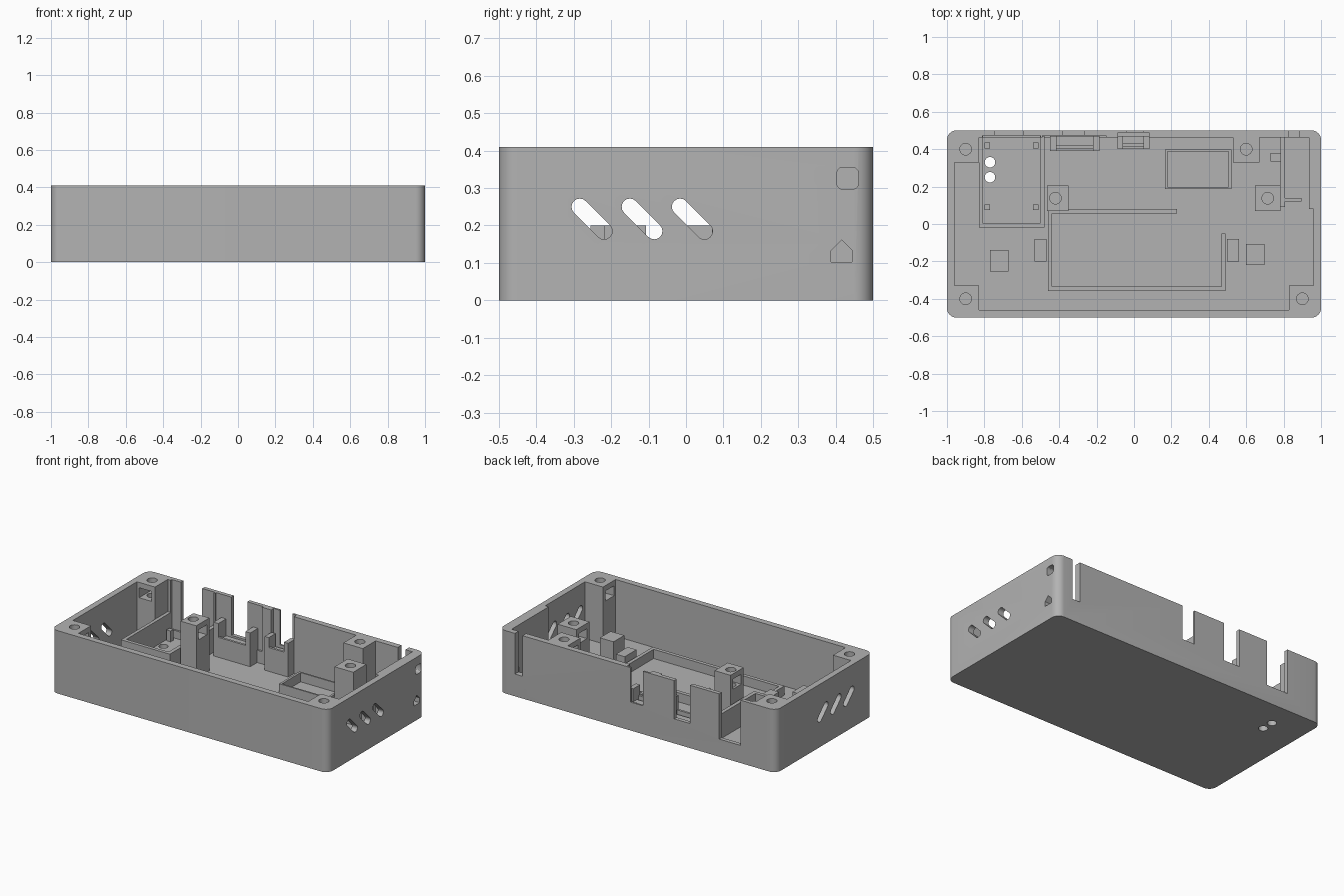
import bpy, bmesh, math
from mathutils import Vector

if "Cube" in bpy.data.objects:
    bpy.data.objects.remove(bpy.data.objects["Cube"])

gray = bpy.data.materials.new("plain_gray")
gray.diffuse_color = (0.45, 0.45, 0.45, 1)
gray.use_nodes = True
gray.node_tree.nodes["Principled BSDF"].inputs["Base Color"].default_value = gray.diffuse_color


def prism(name, pts, depth):
    """Extrude a closed loop of 3D points along a depth vector."""
    bm = bmesh.new()
    face = bm.faces.new([bm.verts.new(p) for p in pts])
    ext = bmesh.ops.extrude_face_region(bm, geom=[face])
    verts = [v for v in ext["geom"] if isinstance(v, bmesh.types.BMVert)]
    bmesh.ops.translate(bm, verts=verts, vec=Vector(depth))
    bmesh.ops.recalc_face_normals(bm, faces=bm.faces)
    me = bpy.data.meshes.new(name)
    bm.to_mesh(me)
    bm.free()
    me.materials.append(gray)
    ob = bpy.data.objects.new(name, me)
    bpy.context.collection.objects.link(ob)
    return ob


def box(name, x0, x1, y0, y1, z0, z1):
    return prism(name, [(x0, y0, z0), (x1, y0, z0), (x1, y1, z0), (x0, y1, z0)], (0, 0, z1 - z0))


def hole(x, y, z0, z1, r=0.031, n=24):
    pts = [(x + r * math.cos(2 * math.pi * i / n), y + r * math.sin(2 * math.pi * i / n), z0) for i in range(n)]
    return prism("hole_cutter", pts, (0, 0, z1 - z0))


def cut(ob, cutters):
    bpy.context.view_layer.objects.active = ob
    for c in cutters:
        m = ob.modifiers.new("cut", 'BOOLEAN')
        m.operation, m.solver, m.object = 'DIFFERENCE', 'EXACT', c
        bpy.ops.object.modifier_apply(modifier=m.name)
        bpy.data.objects.remove(c)


def rounded(cx, cy, hx, hy, r, n):
    """2D outline of a rounded rectangle."""
    out = []
    for k, (sx, sy) in enumerate([(1, 1), (-1, 1), (-1, -1), (1, -1)]):
        for i in range(n + 1):
            a = math.pi / 2 * (k + i / n)
            out.append((cx + sx * (hx - r) + r * math.cos(a), cy + sy * (hy - r) + r * math.sin(a)))
    return out


H, FLOOR, BASE = 0.41, 0.04, 0.02

# Outer shell
case = prism("case_shell", [(x, y, 0) for x, y in rounded(0, 0, 1, 0.5, 0.05, 8)], (0, 0, H))

# Cavity outline leaves screw posts in the corners and on the back wall
cavity = [(-0.83, -0.46), (0.83, -0.46), (0.83, -0.33), (0.96, -0.33), (0.96, 0.08), (0.935, 0.08),
          (0.935, 0.462), (0.67, 0.462), (0.67, 0.33), (0.53, 0.33), (0.53, 0.462), (-0.83, 0.462),
          (-0.83, 0.33), (-0.96, 0.33), (-0.96, -0.33), (-0.83, -0.33)]
cutters = [prism("cavity_cutter", [(x, y, FLOOR) for x, y in cavity], (0, 0, 0.5))]

# Connector notches in the back wall, with shallow pockets inside
for x0, x1, z in [(-0.745, -0.59, 0.115), (-0.38, -0.265, 0.16), (-0.04, 0.05, 0.185), (0.83, 0.885, 0.145)]:
    cutters.append(box("notch_cutter", x0, x1, 0.4, 0.6, z, 0.6))
for x0, x1, y, z in [(-0.49, -0.15, 0.474, 0.12), (-0.085, 0.08, 0.488, 0.14), (-0.81, -0.5, 0.474, 0.09)]:
    cutters.append(box("pocket_cutter", x0, x1, 0.4, y, z, 0.6))

# Screw holes and nut slots in the posts
for x, y in [(-0.9, 0.4), (-0.9, -0.4), (0.9, -0.4), (0.6, 0.4)]:
    cutters.append(hole(x, y, 0.2, 0.6))
for b in [(-0.945, -0.855, 0.31, 0.445), (0.815, 0.945, -0.445, -0.355),
          (-0.945, -0.815, -0.445, -0.355), (0.515, 0.645, 0.355, 0.445)]:
    cutters.append(box("nut_cutter", *b, 0.31, 0.375))

# Slanted vents through both side walls
for side in (-1, 1):
    for k in range(3):
        ends = [((-0.284 + 0.134 * k), 0.25), ((-0.219 + 0.134 * k), 0.185)]
        pts = []
        for e, (cy, cz) in enumerate(ends):
            for i in range(9):
                a = math.pi * (0.25 + e + i / 8)
                pts.append((side * 1.1, cy + 0.022 * math.cos(a), cz + 0.022 * math.sin(a)))
        cutters.append(prism("vent_cutter", pts, (-side * 0.2, 0, 0)))

# Square and house-shaped ports in the right wall
cutters.append(prism("port_cutter", [(1.1, y, z) for y, z in rounded(0.432, 0.326, 0.029, 0.029, 0.015, 3)],
                     (-0.2, 0, 0)))
cutters.append(prism("port_cutter", [(1.1, y, z) for y, z in
               [(0.388, 0.102), (0.444, 0.102), (0.444, 0.133), (0.416, 0.161), (0.388, 0.133)]], (-0.2, 0, 0)))

# Two round holes in the floor
for y in (0.25, 0.33):
    cutters.append(hole(-0.77, y, -0.1, 0.2, 0.028))
cut(case, cutters)

# Free-standing screw posts
for name, x0, x1, sx0, sx1 in [("left_screw_post", -0.465, -0.35, -0.6, -0.2),
                               ("right_screw_post", 0.648, 0.783, 0.6, 0.76)]:
    post = box(name, x0, x1, 0.07, 0.205, BASE, 0.385)
    hx = -0.42 if x0 < 0 else 0.715
    cut(post, [hole(hx, 0.138, 0.18, 0.6), box("nut_cutter", sx0, sx1, 0.095, 0.18, 0.285, 0.35)])

# Battery cradle
box("cradle_back", -0.46, 0.23, 0.055, 0.08, BASE, 0.1)
box("cradle_left", -0.46, -0.438, -0.335, 0.06, BASE, 0.1)
box("cradle_front", -0.46, 0.49, -0.357, -0.333, BASE, 0.1)
box("cradle_right", 0.467, 0.49, -0.335, -0.05, BASE, 0.1)
for x in (-0.5, 0.53):
    box("cradle_stop", x - 0.032, x + 0.032, -0.2, -0.08, BASE, 0.14)
box("left_support", -0.77, -0.67, -0.255, -0.14, BASE, 0.2)
box("right_support", 0.598, 0.697, -0.218, -0.107, BASE, 0.2)

# Left board tray with corner pegs
box("tray_left", -0.83, -0.808, -0.02, 0.47, BASE, 0.2)
box("tray_right", -0.503, -0.478, -0.02, 0.47, BASE, 0.2)
box("tray_front", -0.81, -0.5, -0.02, 0.003, BASE, 0.2)
for x in (-0.785, -0.525):
    for y in (0.09, 0.42):
        box("tray_peg", x - 0.015, x + 0.015, y - 0.015, y + 0.015, BASE, 0.11)

# Shallow rectangular frame
frame = box("small_frame", 0.165, 0.52, 0.188, 0.398, BASE, 0.1)
cut(frame, [box("frame_cutter", 0.18, 0.505, 0.198, 0.388, FLOOR, 0.3)])

# Connector holders behind the back wall notches
for x0, x1, w, y0, z in [(-0.45, -0.185, 0.035, 0.39, 0.15), (-0.088, 0.082, 0.03, 0.4, 0.175)]:
    box("connector_rest", x0 + w, x1 - w, y0 + 0.03, 0.47, BASE, z)
    box("connector_lip", x0 + w, x1 - w, y0, y0 + 0.015, BASE, z + 0.02)
    for px in (x0, x1 - w):
        box("connector_post", px, px + w, y0, 0.47, BASE, 0.26)

# Upright board holder in the right back corner
box("board_plate", 0.782, 0.806, 0.09, 0.47, BASE, 0.2)
box("board_tab", 0.8, 0.895, 0.12, 0.14, BASE, 0.2)
box("board_brace", 0.73, 0.785, 0.335, 0.38, BASE, 0.16)

# Smooth the rounded corners and holes, keep edges sharp
for ob in bpy.context.scene.objects:
    ob.select_set(True)
bpy.context.view_layer.objects.active = case
bpy.ops.object.shade_smooth_by_angle(angle=math.radians(30))
